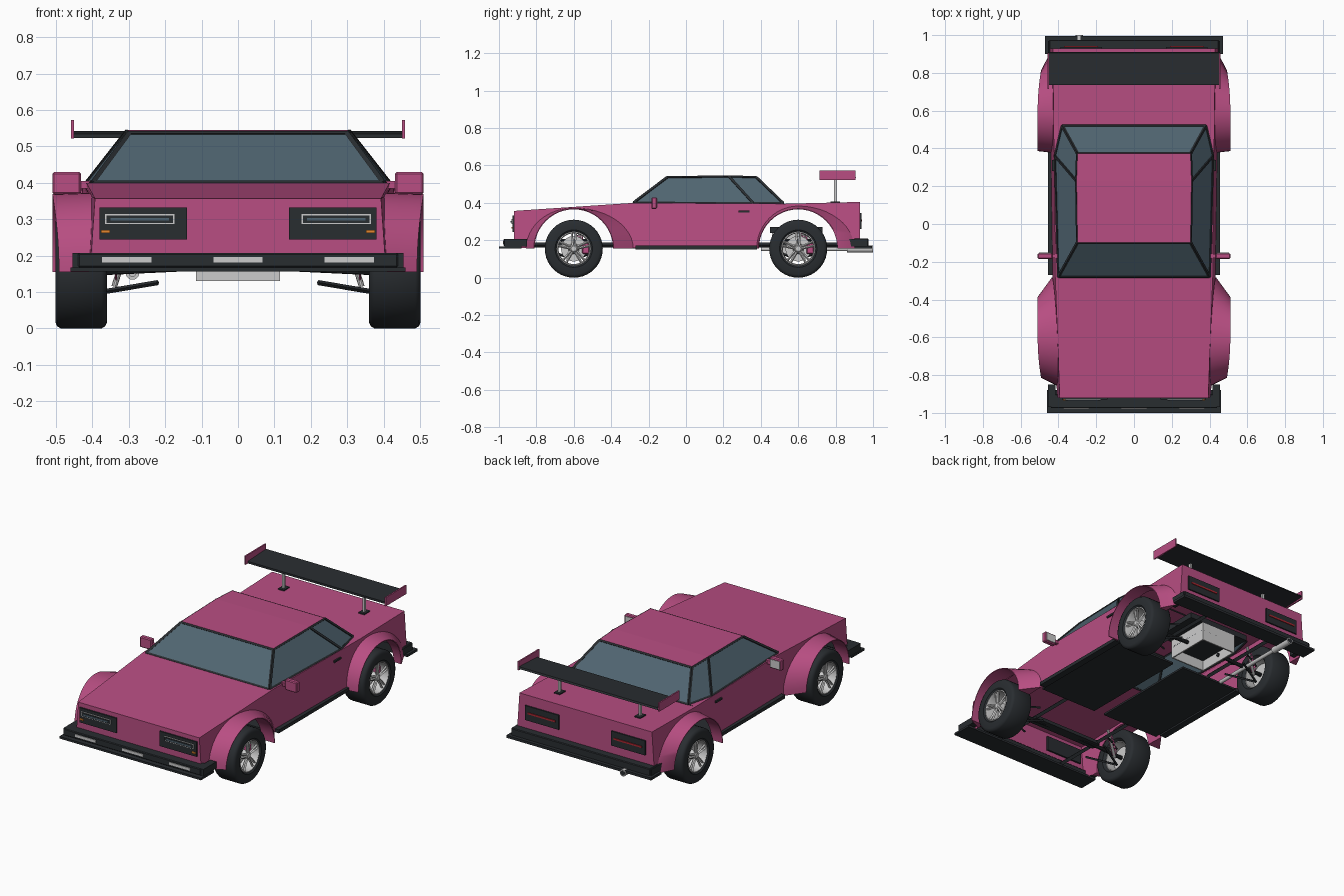
import bpy, bmesh
from math import sin, cos, pi, radians
from mathutils import Vector, Matrix

if "Cube" in bpy.data.objects:
    bpy.data.objects.remove(bpy.data.objects["Cube"])


def material(name, r, g, b):
    m = bpy.data.materials.new(name)
    m.diffuse_color = (r, g, b, 1)
    m.use_nodes = True
    m.node_tree.nodes["Principled BSDF"].inputs["Base Color"].default_value = m.diffuse_color
    return m


PINK = material("pink_paint", .48, .076, .225)
BLACK = material("black_trim", .022, .026, .03)
GLASS = material("tinted_glass", .08, .13, .165)
RED = material("red_lens", .4, .02, .03)
ORANGE = material("orange_lens", .8, .25, .03)
GREY = None


def finish(name, bm, mat=None, smooth=False):
    bmesh.ops.remove_doubles(bm, verts=bm.verts, dist=1e-5)
    bmesh.ops.recalc_face_normals(bm, faces=bm.faces)
    me = bpy.data.meshes.new(name)
    bm.to_mesh(me)
    bm.free()
    ob = bpy.data.objects.new(name, me)
    bpy.context.collection.objects.link(ob)
    if mat:
        me.materials.append(mat)
    if smooth:
        bpy.context.view_layer.objects.active = ob
        ob.select_set(True)
        bpy.ops.object.shade_smooth_by_angle(angle=radians(35))
        ob.select_set(False)
    return ob


def mesh(name, faces, mat=None, smooth=False):
    bm = bmesh.new()
    for f in faces:
        bm.faces.new([bm.verts.new(p) for p in f])
    return finish(name, bm, mat, smooth)


def box(name, x, y, z, mat=None, bevel=0):
    bm = bmesh.new()
    lo, hi = Vector((min(x), min(y), min(z))), Vector((max(x), max(y), max(z)))
    bmesh.ops.create_cube(bm, size=1, matrix=Matrix.Translation((lo + hi) / 2) @ Matrix.Diagonal((*(hi - lo), 1)))
    if bevel:
        bmesh.ops.bevel(bm, geom=bm.edges[:], offset=bevel, segments=1, affect='EDGES')
    return finish(name, bm, mat)


def rod(name, a, b, r, mat=None, sides=4):
    a, b = Vector(a), Vector(b)
    bm = bmesh.new()
    bmesh.ops.create_cone(bm, cap_ends=True, segments=sides, radius1=r, radius2=r, depth=(b - a).length,
                          matrix=Matrix.Translation((a + b) / 2) @ (b - a).to_track_quat('Z', 'Y').to_matrix().to_4x4())
    return finish(name, bm, mat, sides > 6)


def lathe(name, profile, centre, s, mat=None, n=40):
    # revolve (x, radius) points about an axle along x
    def pt(p, i):
        a = 2 * pi * i / n
        return (s * p[0], centre[0] + p[1] * cos(a), centre[1] + p[1] * sin(a))
    return mesh(name, [[pt(p, i), pt(q, i), pt(q, i + 1), pt(p, i + 1)]
                       for p, q in zip(profile, profile[1:]) for i in range(n)], mat, True)


def lerp(table, y):
    for (a, u), (b, v) in zip(table, table[1:]):
        if y <= b:
            return u + (v - u) * (y - a) / (b - a)
    return table[-1][1]


def edge(y, s=1):
    # upper body edge
    return (s * lerp([(-.92, .393), (-.28, .417), (.93, .43)], y), y,
            lerp([(-.92, .357), (-.28, .40), (.52, .395), (.93, .405)], y))


def side(y, z, s):
    x, _, top = edge(y)
    return (s * (x + .07 * (top - z)), y, z)


# cabin corners: front, middle and rear, at the base and at the roof
BASE = [(.40, -.28, .40), (.417, .36, .397), (.38, .52, .397)]
ROOF = [(.30, -.10, .536), (.305, .23, .54), (.30, .375, .536)]
flip = lambda p, s: (s * p[0], p[1], p[2])
ARCH, AXLE_Z, SILL = .21, .155, .158

# body shell with open wheel arches
faces = []
for s in (1, -1):
    outline = [edge(y, s) for y in (-.92, -.28, .36, .52, .93)] + [side(.93, SILL, s)]
    for yc in (.6, -.6):
        outline += [side(yc + ARCH * cos(pi * i / 24), max(SILL, AXLE_Z + ARCH * sin(pi * i / 24)), s) for i in range(25)]
    faces.append(outline + [side(-.92, SILL, s)])
    faces.append([edge(-.28, s), edge(.36, s), edge(.52, s)] + [flip(p, s) for p in BASE[::-1]])
faces += [[edge(a, 1), edge(b, 1), edge(b, -1), edge(a, -1)] for a, b in ((-.92, -.28), (.52, .93))]
faces += [[edge(y, 1), side(y, SILL, 1), side(y, SILL, -1), edge(y, -1)] for y in (-.92, .93)]
mesh("body_shell", faces, PINK)

# cabin glass and roof
glass = [[flip(g[i], s) for g, i in ((BASE, k), (BASE, k + 1), (ROOF, k + 1), (ROOF, k))] for s in (1, -1) for k in (0, 1)]
glass += [[BASE[k], ROOF[k], flip(ROOF[k], -1), flip(BASE[k], -1)] for k in (0, 2)]
mesh("window_glass", glass, GLASS)
up = lambda p, s: (s * p[0], p[1], p[2] + .006)
mesh("roof", [[up(ROOF[k], 1), up(ROOF[k + 1], 1), up(ROOF[k + 1], -1), up(ROOF[k], -1)] for k in (0, 1)], PINK)

# window frames
for k in (0, 2):
    for g in (BASE, ROOF):
        rod("window_frame_cross", g[k], flip(g[k], -1), .007, BLACK)
for s in (1, -1):
    for k in range(3):
        rod("window_pillar", flip(BASE[k], s), flip(ROOF[k], s), .009, BLACK)
    for g in (BASE, ROOF):
        for k in (0, 1):
            rod("window_frame_side", flip(g[k], s), flip(g[k + 1], s), .007, BLACK)


# wheel-arch flares: outer lip lofted to a wider curve on the body
def flare(name, yc, s, front_reach, rear_reach, height):
    rings, n = [], 24
    for i in range(n + 1):
        c, h = cos(pi * i / n), sin(pi * i / n)
        yl, zl = yc + ARCH * c, AXLE_Z + ARCH * h
        yb, zb = yc + (rear_reach if c > 0 else front_reach) * c, AXLE_Z + height * h
        zb = min(zb, edge(yb)[2] - .002)
        x = .51 - (.018 * max(0, c if yc > 0 else -c) ** 2)
        rings.append([side(yb, zb, s), (s * x, yl + .004 * c, zl + .004 * h), (s * x, yl, zl), side(yl, zl, s)])
    f = [[a[j], a[(j + 1) % 4], b[(j + 1) % 4], b[j]] for a, b in zip(rings, rings[1:]) for j in range(4)]
    mesh(name, f + [rings[0], rings[-1]], PINK, True)


for s in (1, -1):
    flare("front_flare", -.6, s, .255, .318, .218)
    flare("rear_flare", .6, s, .222, .30, .228)

# wheels, brakes and suspension
for s in (1, -1):
    for yc in (-.6, .6):
        c = (yc, AXLE_Z)
        lathe("tyre", [(.375, .088), (.36, .1), (.36, .138), (.365, .149), (.375, .155), (.487, .155),
                       (.497, .149), (.502, .138), (.502, .1), (.495, .091)], c, s, BLACK)
        lathe("rim_barrel", [(.495, .092), (.497, .086), (.485, .082), (.375, .084), (.375, .088)], c, s)
        lathe("wheel_hub", [(.42, .03), (.485, .022), (.492, .014), (.492, .0001)], c, s, n=20)
        lathe("brake_disc", [(.425, .0001), (.425, .068), (.413, .068), (.413, .0001)], c, s, n=32)
        box("brake_caliper", (s * .405, s * .45), (yc + .045, yc + .082), (.127, .185), PINK, .004)
        for i in range(5):
            a = pi / 2 + 2 * pi * i / 5
            for d in (-.13, .13):
                rod("wheel_spoke", (s * .483, yc + .012 * cos(a + 3 * d), AXLE_Z + .012 * sin(a + 3 * d)),
                    (s * .487, yc + .085 * cos(a + d), AXLE_Z + .085 * sin(a + d)), .0065)
        for d in (-.08, .08):
            rod("lower_arm", (s * .38, yc, .099), (s * .22, yc + d, .126), .007, BLACK)
            rod("upper_arm", (s * .38, yc, .20), (s * .24, yc + d, .20), .006, BLACK)
        rod("axle_shaft", (s * .42, yc, AXLE_Z), (s * .1, yc, .17), .011, BLACK, 10)
        rod("damper", (s * .34, yc + .03, .115), (s * .29, yc + .03, .275), .008, GREY, 10)
        for t in range(6):
            lathe("spring_coil", [(.338 - .006 * t, .016), (.335 - .006 * t, .021), (.332 - .006 * t, .016)],
                  (yc + .03, .15 + .018 * t), s, PINK, 10)

# underside
for s in (1, -1):
    box("floor_pan", (s * .035, s * .41), (-.30, .38), (.157, .168), BLACK)
    box("side_sill", (s * .415, s * .455), (-.27, .38), (.152, .172), BLACK)
    rod("front_frame_rail", (s * .22, -.90, .175), (s * .22, -.28, .175), .013, BLACK)
    rod("rear_frame_rail", (s * .22, .38, .175), (s * .22, .90, .175), .013, BLACK)
box("front_crossmember", (-.23, .23), (-.63, -.57), (.16, .18), BLACK)
for x in (-.115, .107):
    box("rear_tray_side", (x, x + .008), (.46, .73), (.13, .24))
for y in (.46, .722):
    box("rear_tray_end", (-.115, .115), (y, y + .008), (.13, .24))
box("rear_tray_floor", (-.115, .115), (.46, .73), (.19, .20), BLACK)
box("rear_deck_floor", (-.2, .2), (.45, .73), (.24, .272), BLACK)

# bumpers and splitter
box("front_bumper", (-.44, .44), (-.975, -.90), (.168, .207), BLACK, .004)
box("front_splitter", (-.46, .46), (-1.0, -.88), (.156, .168), BLACK)
box("rear_bumper", (-.45, .45), (.90, .975), (.165, .21), BLACK, .004)
box("rear_lower_lip", (-.47, .47), (.90, .995), (.156, .17), BLACK)
for s in (1, -1):
    for name, y in (("front_bumper_end", (-.97, -.85)), ("rear_bumper_end", (.85, .97))):
        box(name, (s * .415, s * .455), y, (.168, .207), BLACK)
for x in (-.306, 0, .306):
    box("bumper_light", (x - .068, x + .068), (-.979, -.97), (.181, .196))

# headlights and tail lights
for s in (1, -1):
    box("headlight_panel", (s * .14, s * .38), (-.928, -.91), (.245, .332), BLACK)
    box("headlight_surround", (s * .175, s * .365), (-.932, -.92), (.287, .314), GREY)
    box("headlight_inset", (s * .178, s * .362), (-.934, -.92), (.290, .311), BLACK)
    box("headlight_strip", (s * .19, s * .35), (-.937, -.92), (.296, .304), GLASS)
    box("indicator", (s * .352, s * .376), (-.934, -.92), (.262, .271), ORANGE)
    box("tail_light_panel", (s * .17, s * .39), (.92, .938), (.26, .345), BLACK)
    box("tail_light_strip", (s * .19, s * .37), (.93, .942), (.300, .310), RED)

# exhaust
lathe_y = [(.019, 0), (.019, 1)]
for name, r, y in (("exhaust_tip", .019, (.86, 1.0)), ("exhaust_pipe", .011, (.40, .87))):
    rod(name, (-.29, y[0], .153), (-.29, y[1], .153), r, GREY, 20)
rod("exhaust_bore", (-.29, .99, .153), (-.29, 1.001, .153), .014, BLACK, 20)

# mirrors and door handles
for s in (1, -1):
    box("mirror_shell", (s * .432, s * .51), (-.185, -.155), (.368, .43), PINK, .005)
    box("mirror_stem", (s * .405, s * .44), (-.18, -.16), (.385, .405), PINK)
    box("mirror_glass", (s * .44, s * .502), (-.156, -.152), (.376, .422))
    box("door_handle", (s * .42, s * .433), (.28, .34), (.349, .36), BLACK)

# rear wing
section = [(.735, .523), (.91, .533), (.905, .543), (.735, .535)]
ends = [[(s * .452, y, z) for y, z in section] for s in (1, -1)]
mesh("wing_blade", ends + [[ends[0][i], ends[0][(i + 1) % 4], ends[1][(i + 1) % 4], ends[1][i]] for i in range(4)], BLACK)
for s in (1, -1):
    box("wing_end_plate", (s * .451, s * .459), (.715, .905), (.522, .573), PINK)
    box("wing_strut", (s * .255, s * .267), (.79, .806), (.40, .53), GREY)
    box("wing_foot", (s * .242, s * .28), (.772, .824), (.40, .408), BLACK)
